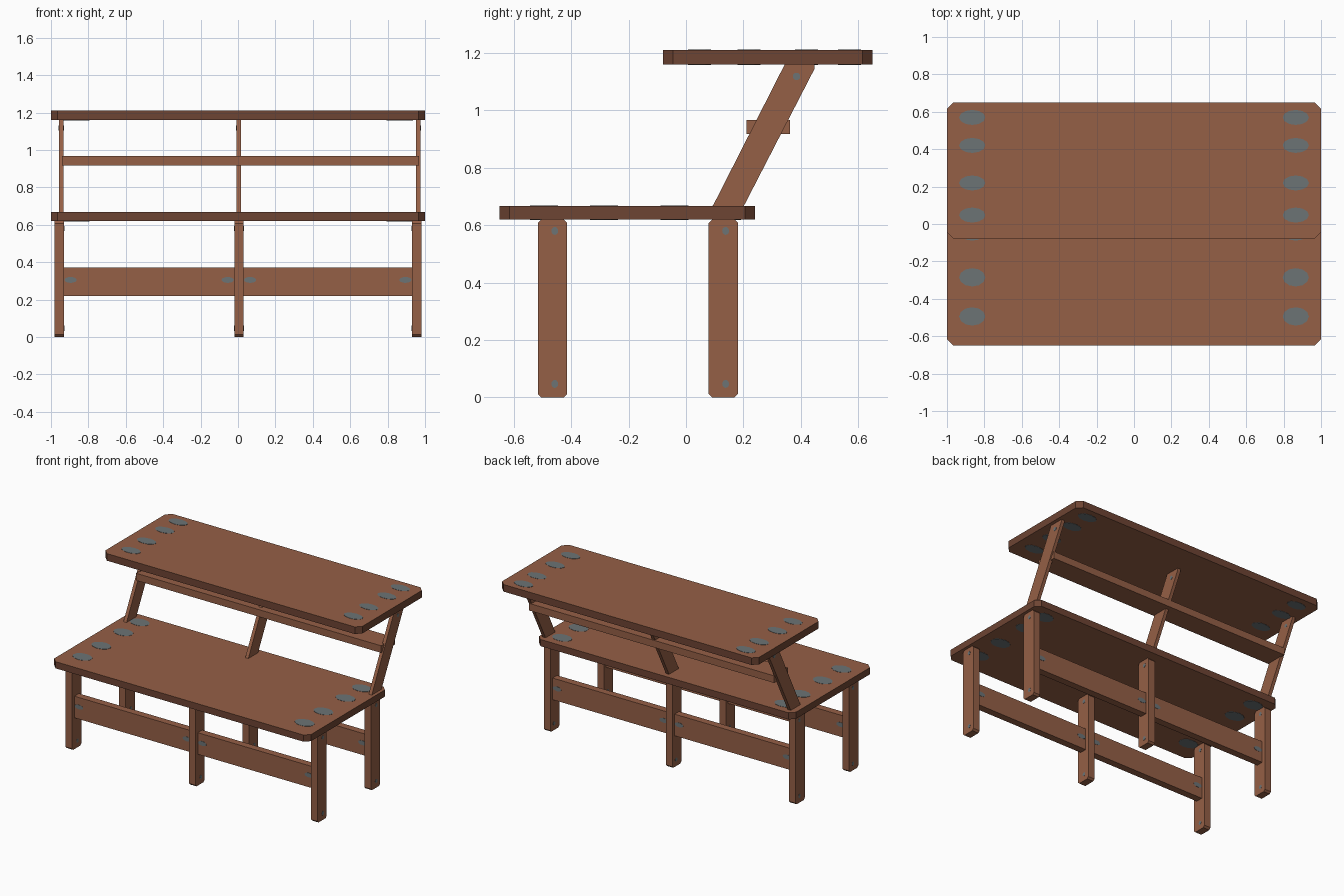
import bpy, bmesh, math

if "Cube" in bpy.data.objects:
    bpy.data.objects.remove(bpy.data.objects["Cube"])


def material(name, rgb):
    m = bpy.data.materials.new(name)
    m.diffuse_color = (*rgb, 1)
    m.use_nodes = True
    m.node_tree.nodes["Principled BSDF"].inputs["Base Color"].default_value = m.diffuse_color
    return m


BROWN = material("brown wood", (0.30, 0.115, 0.061))
EDGE = material("dark wood edge", (0.155, 0.058, 0.033))
STEEL = material("bolt grey", (0.15, 0.172, 0.178))


def prism(name, axis, profile, lo, hi, mat, side_mat=None):
    """Extrude a 2D profile along an axis (0=x, 1=y, 2=z)."""
    def place(p, d):
        c = list(p)
        c.insert(axis, d)
        return c
    bm = bmesh.new()
    a = [bm.verts.new(place(p, lo)) for p in profile]
    b = [bm.verts.new(place(p, hi)) for p in profile]
    bm.faces.new(a)
    bm.faces.new(b)
    n = len(profile)
    for i in range(n):
        j = (i + 1) % n
        f = bm.faces.new((a[i], a[j], b[j], b[i]))
        f.material_index = 1 if side_mat else 0
    bmesh.ops.recalc_face_normals(bm, faces=bm.faces)
    me = bpy.data.meshes.new(name)
    bm.to_mesh(me)
    bm.free()
    me.materials.append(mat)
    if side_mat:
        me.materials.append(side_mat)
    ob = bpy.data.objects.new(name, me)
    bpy.context.collection.objects.link(ob)
    return ob


def rect(u0, u1, v0, v1, c=0.0):
    """Rectangle with optional chamfered corners."""
    if not c:
        return [(u0, v0), (u1, v0), (u1, v1), (u0, v1)]
    return [(u0 + c, v0), (u1 - c, v0), (u1, v0 + c), (u1, v1 - c),
            (u1 - c, v1), (u0 + c, v1), (u0, v1 - c), (u0, v0 + c)]


def bolt(name, axis, u, v, ru, rv, surface):
    """Thin flat disc lying on a surface."""
    pts = [(u + ru * math.cos(t * math.tau / 12), v + rv * math.sin(t * math.tau / 12))
           for t in range(12)]
    prism(name, axis, pts, surface - 0.0015, surface + 0.0015, STEEL)


# Seat and upper board, with bolts on both faces
for name, y0, y1, z0, z1 in (("seat", -0.65, 0.24, 0.62, 0.667),
                             ("upper_board", -0.08, 0.65, 1.16, 1.21)):
    prism(name, 2, rect(-1, 1, y0, y1, 0.035), z0, z1, BROWN, EDGE)
    d = y1 - y0
    for x in (-0.865, 0.865):
        for k in (0.175, 0.41, 0.685, 0.89):
            for z in (z0, z1):
                bolt(name + "_bolt", 2, x, y0 + k * d, 0.07, 0.055 * d, z)

# Legs and the rails between them
LEG_X = (-0.955, 0.005, 0.955)
for row, y in (("front", -0.465), ("back", 0.13)):
    for x in LEG_X:
        prism(row + "_leg", 0, rect(y - 0.051, y + 0.051, 0, 0.62, 0.012),
              x - 0.025, x + 0.025, BROWN)
        for z in (0.047, 0.58):
            for s in (-0.025, 0.025):
                bolt(row + "_leg_bolt", 0, y + 0.008, z, 0.012, 0.014, x + s)
    for x0, x1 in zip(LEG_X, LEG_X[1:]):
        prism(row + "_rail", 0, rect(y - 0.025, y + 0.025, 0.22, 0.372),
              x0 + 0.02, x1 - 0.02, BROWN)
        for x in (x0 + 0.06, x1 - 0.06):
            for s in (-0.025, 0.025):
                bolt(row + "_rail_bolt", 1, x, 0.305, 0.033, 0.016, y + s)

# Slanted supports for the upper board
slant = [(0.09, 0.66), (0.198, 0.66), (0.448, 1.145), (0.448, 1.162), (0.345, 1.162)]
for x in (-0.945, 0.003, 0.964):
    prism("slanted_support", 0, slant, x - 0.012, x + 0.012, BROWN)
    for s in (-0.012, 0.012):
        bolt("support_bolt", 0, 0.385, 1.118, 0.013, 0.013, x + s)

# Crossbar through the supports
prism("crossbar", 0, rect(0.21, 0.363, 0.917, 0.967), -0.94, 0.967, BROWN)
